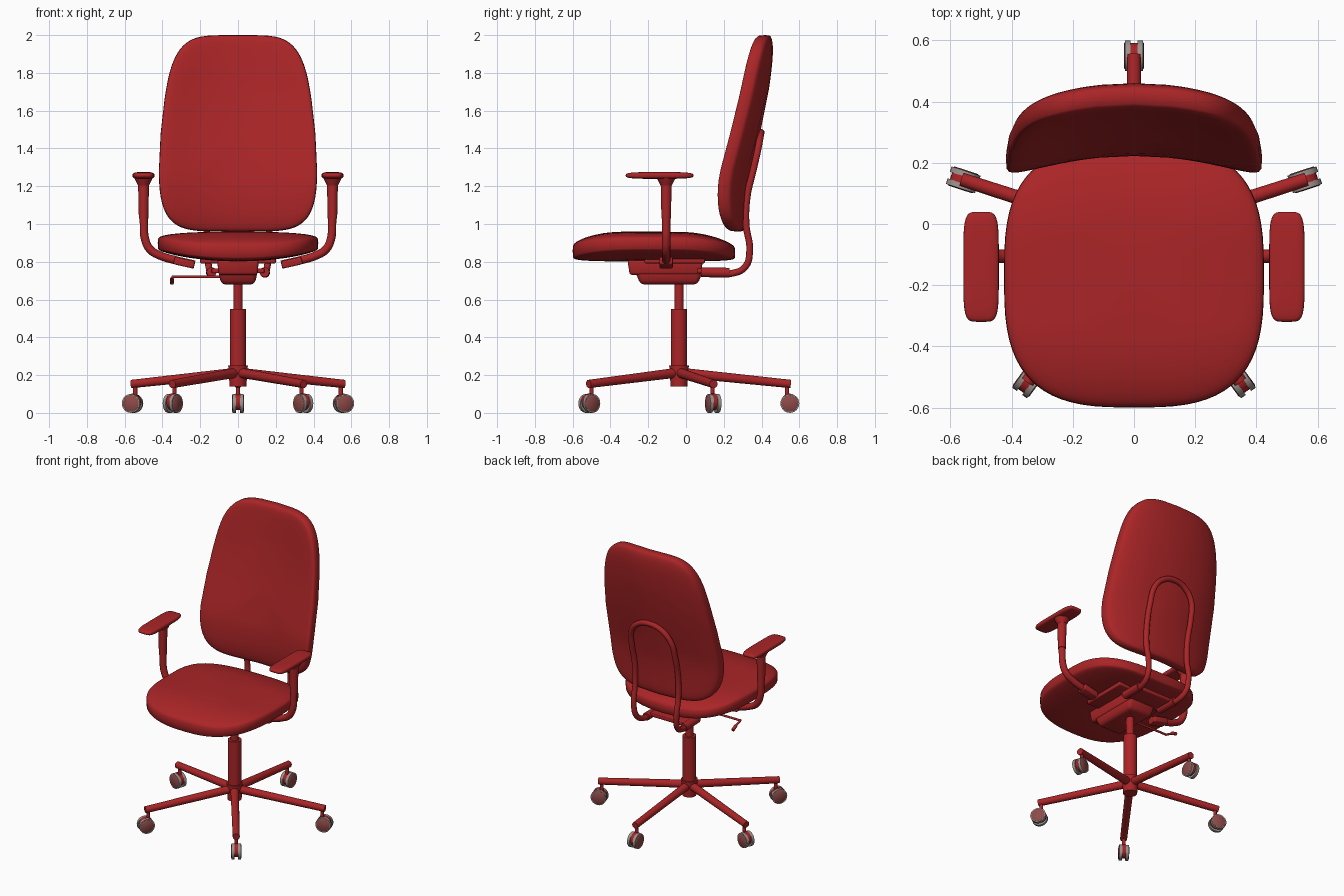
import bpy, bmesh, math
from mathutils import Vector, Matrix

if "Cube" in bpy.data.objects:
    bpy.data.objects.remove(bpy.data.objects["Cube"])


def material(name, rgb):
    m = bpy.data.materials.new(name)
    m.diffuse_color = (*rgb, 1)
    m.use_nodes = True
    m.node_tree.nodes["Principled BSDF"].inputs["Base Color"].default_value = m.diffuse_color
    return m


RED = material("red", (0.402, 0.018, 0.020))
GREY = material("grey", (0.33, 0.29, 0.27))
DULL = material("dull red", (0.27, 0.069, 0.065))


def finish(name, bm, mat=RED, angle=40):
    bmesh.ops.recalc_face_normals(bm, faces=bm.faces)
    me = bpy.data.meshes.new(name)
    bm.to_mesh(me)
    bm.free()
    me.materials.append(mat)
    me.shade_smooth()
    me.set_sharp_from_angle(angle=math.radians(angle))
    ob = bpy.data.objects.new(name, me)
    bpy.context.collection.objects.link(ob)
    return ob


def rod(name, a, b, r1, r2=None, mat=RED, seg=24):
    """Round bar from a to b, optionally tapered."""
    a, b = Vector(a), Vector(b)
    d = b - a
    mx = Matrix.Translation((a + b) / 2) @ d.to_track_quat('Z', 'Y').to_matrix().to_4x4()
    bm = bmesh.new()
    bmesh.ops.create_cone(bm, cap_ends=True, segments=seg, radius1=r1,
                          radius2=r1 if r2 is None else r2, depth=d.length, matrix=mx)
    return finish(name, bm, mat)


def box(name, lo, hi, bevel=0.008, taper=1.0, matrix=None):
    """Bevelled box; taper scales the lower face."""
    lo, hi = Vector(lo), Vector(hi)
    c, s = (lo + hi) / 2, hi - lo
    bm = bmesh.new()
    bmesh.ops.create_cube(bm, size=1)
    for v in bm.verts:
        k = taper if v.co.z < 0 else 1
        v.co = Vector((v.co.x * s.x * k, v.co.y * s.y * k, v.co.z * s.z))
    bmesh.ops.bevel(bm, geom=bm.edges[:], offset=bevel, segments=3, profile=0.5, affect='EDGES')
    bm.transform(Matrix.Translation(c) @ (matrix or Matrix()))
    return finish(name, bm)


def tube(name, pts, r):
    """Round tube along a smooth path."""
    cu = bpy.data.curves.new(name, 'CURVE')
    cu.dimensions = '3D'
    cu.bevel_depth, cu.bevel_resolution, cu.resolution_u = r, 4, 8
    cu.use_fill_caps = True
    sp = cu.splines.new('BEZIER')
    sp.bezier_points.add(len(pts) - 1)
    for bp, p in zip(sp.bezier_points, pts):
        bp.co = p
        bp.handle_left_type = bp.handle_right_type = 'AUTO'
    ob = bpy.data.objects.new(name, cu)
    bpy.context.collection.objects.link(ob)
    bpy.ops.object.select_all(action='DESELECT')
    ob.select_set(True)
    bpy.context.view_layer.objects.active = ob
    bpy.ops.object.convert(target='MESH')
    ob.data.materials.clear()
    ob.data.materials.append(RED)
    ob.data.shade_smooth()
    ob.data.set_sharp_from_angle(angle=math.radians(50))


def spow(v, e):
    return math.copysign(abs(v) ** e, v)


def cushion(name, n_top, n_bottom, edge, place, seg=72, rings=22):
    """Closed pad: superellipse outline (power per half), rounded rim (power edge)."""
    bm = bmesh.new()
    rows = []
    for i in range(1, rings):
        ph = math.pi * i / rings
        r, w = math.sin(ph) ** (2 / edge), spow(math.cos(ph), 2 / edge)
        row = []
        for j in range(seg):
            t = 2 * math.pi * j / seg
            n = n_top if j < seg / 2 else n_bottom
            row.append(bm.verts.new(place(r * spow(math.cos(t), 2 / n),
                                          r * spow(math.sin(t), 2 / n), w)))
        rows.append(row)
    for a, b in zip(rows, rows[1:]):
        for j in range(seg):
            k = (j + 1) % seg
            bm.faces.new((a[j], a[k], b[k], b[j]))
    for row, w in ((rows[0], 1), (rows[-1], -1)):
        c = bm.verts.new(place(0, 0, w))
        for j in range(seg):
            bm.faces.new((row[j], row[(j + 1) % seg], c))
    return finish(name, bm, angle=60)


def lerp_table(x, table):
    """Smooth interpolation through (x, y) pairs."""
    x = min(max(x, table[0][0]), table[-1][0])
    for i in range(len(table) - 1):
        (x0, y0), (x1, y1) = table[i], table[i + 1]
        if x <= x1:
            xa, ya = table[max(i - 1, 0)]
            xb, yb = table[min(i + 2, len(table) - 1)]
            h, t = x1 - x0, (x - x0) / (x1 - x0)
            m0, m1 = (y1 - ya) / (x1 - xa) * h, (yb - y0) / (xb - x0) * h
            return ((2*t**3 - 3*t*t + 1) * y0 + (t**3 - 2*t*t + t) * m0
                    + (3*t*t - 2*t**3) * y1 + (t**3 - t*t) * m1)


# Seat cushion: crowned top rolling down at front and back, crisper lower rim
def seat_point(u, v, w):
    x, y = 0.425 * u, -0.17 + 0.43 * v
    w = w if w > 0 else -abs(w) ** 0.6
    top = 0.96 - 0.012 * u * u
    top -= 0.045 * (max(0, -0.33 - y) / 0.27) ** 2 + 0.06 * (max(0, y + 0.05) / 0.31) ** 2
    bot = 0.802 + 0.05 * u * u
    return x, y, (top + bot) / 2 + w * (top - bot) / 2


cushion("seat", 3, 3, 5, seat_point)

# Backrest: tapering upward, leaning back, wrapped around the sitter
MID = [(0.96, 0.275), (1.1, 0.272), (1.25, 0.285), (1.5, 0.345), (1.7, 0.385), (1.9, 0.412), (2.0, 0.418)]
WIDTH = [(0.96, 0.415), (1.25, 0.42), (1.5, 0.408), (1.75, 0.378), (1.95, 0.352), (2.0, 0.348)]


def back_point(u, v, w):
    z = 1.48 + 0.52 * v
    x = lerp_table(z, WIDTH) * u
    return x, lerp_table(z, MID) - 0.45 * x * x + 0.052 * w, z


cushion("backrest", 4.6, 5, 5, back_point)

# Backrest support loop: two bent legs joined by an arch
half = [(0.14, 0.10, 0.745), (0.145, 0.25, 0.74), (0.155, 0.315, 0.775), (0.163, 0.337, 0.86),
        (0.165, 0.318, 1.0), (0.165, 0.325, 1.15), (0.165, 0.355, 1.28), (0.15, 0.380, 1.39),
        (0.09, 0.393, 1.46)]
tube("back_support_loop", half + [(0, 0.398, 1.485)] + [(-x, y, z) for x, y, z in reversed(half)], 0.018)

# Tilt mechanism under the seat
box("seat_plate", (-0.20, -0.22, 0.792), (0.20, 0.10, 0.83), 0.006)
box("mechanism_top", (-0.11, -0.31, 0.73), (0.11, 0.09, 0.81), 0.015, 0.94)
box("mechanism_cup", (-0.105, -0.27, 0.68), (0.105, 0.09, 0.75), 0.022, 0.84)
box("support_plate", (-0.14, 0.06, 0.74), (0.14, 0.21, 0.765), 0.005)
rod("tilt_lever", (-0.08, -0.10, 0.72), (-0.345, -0.10, 0.72), 0.007)
rod("lever_end", (-0.345, -0.104, 0.721), (-0.35, -0.04, 0.705), 0.007)
rod("lever_knob", (-0.35, -0.045, 0.708), (-0.35, -0.01, 0.688), 0.011)

# Armrests and mechanism sleeves on both sides
AY = -0.105
for s, side in ((-1, "left"), (1, "right")):
    rod("support_sleeve_" + side, (s * 0.14, 0.08, 0.745), (s * 0.143, 0.23, 0.742), 0.026)
    tube("arm_tube_" + side, [(s * x, AY, z) for x, z in
                              ((0.50, 1.10), (0.498, 1.0), (0.492, 0.92), (0.465, 0.865),
                               (0.41, 0.832), (0.33, 0.808), (0.23, 0.785))], 0.022)
    box("arm_bracket_" + side, (s * 0.285 - 0.055, AY - 0.035, 0.775),
        (s * 0.285 + 0.055, AY + 0.035, 0.815), 0.008,
        matrix=Matrix.Rotation(-s * 0.22, 4, 'Y'))
    rod("arm_sleeve_" + side, (s * 0.50, AY, 1.03), (s * 0.50, AY, 1.215), 0.025, 0.029)
    rod("arm_flange_" + side, (s * 0.50, AY, 1.205), (s * 0.50, AY, 1.245), 0.03, 0.05)
    cushion("arm_pad_" + side, 5, 5, 3.5, lambda u, v, w, s=s: (
        s * 0.50 + 0.058 * u, -0.14 + 0.18 * v, 1.257 + 0.018 * w), 48, 14)

# Gas column and hub
BY = -0.037
rod("column_upper", (0, BY, 0.54), (0, BY, 0.70), 0.025)
rod("column_lower", (0, BY, 0.20), (0, BY, 0.55), 0.043)
rod("base_hub", (0, BY, 0.14), (0, BY, 0.25), 0.044, 0.052)

# Five legs with twin-wheel casters
for i in range(5):
    a = math.radians(90 + 72 * i)
    d, t = Vector((math.cos(a), math.sin(a), 0)), Vector((-math.sin(a), math.cos(a), 0))
    n = str(i + 1)

    def at(r, z, off=0):
        return Vector((0, BY, z)) + d * r + t * off

    rod("leg_" + n, at(0.02, 0.212), at(0.592, 0.153), 0.026, 0.022)
    rod("caster_stem_" + n, at(0.572, 0.06), at(0.572, 0.15), 0.011)
    rod("caster_hood_" + n, at(0.585, 0.058, -0.012), at(0.585, 0.058, 0.012), 0.044)
    for s in (-1, 1):
        rod("wheel_%s_%d" % (n, s), at(0.587, 0.05, s * 0.011), at(0.587, 0.05, s * 0.030), 0.05,
            mat=GREY)
        rod("wheel_cap_%s_%d" % (n, s), at(0.587, 0.05, s * 0.030), at(0.587, 0.05, s * 0.033),
            0.044, 0.040, mat=DULL)
